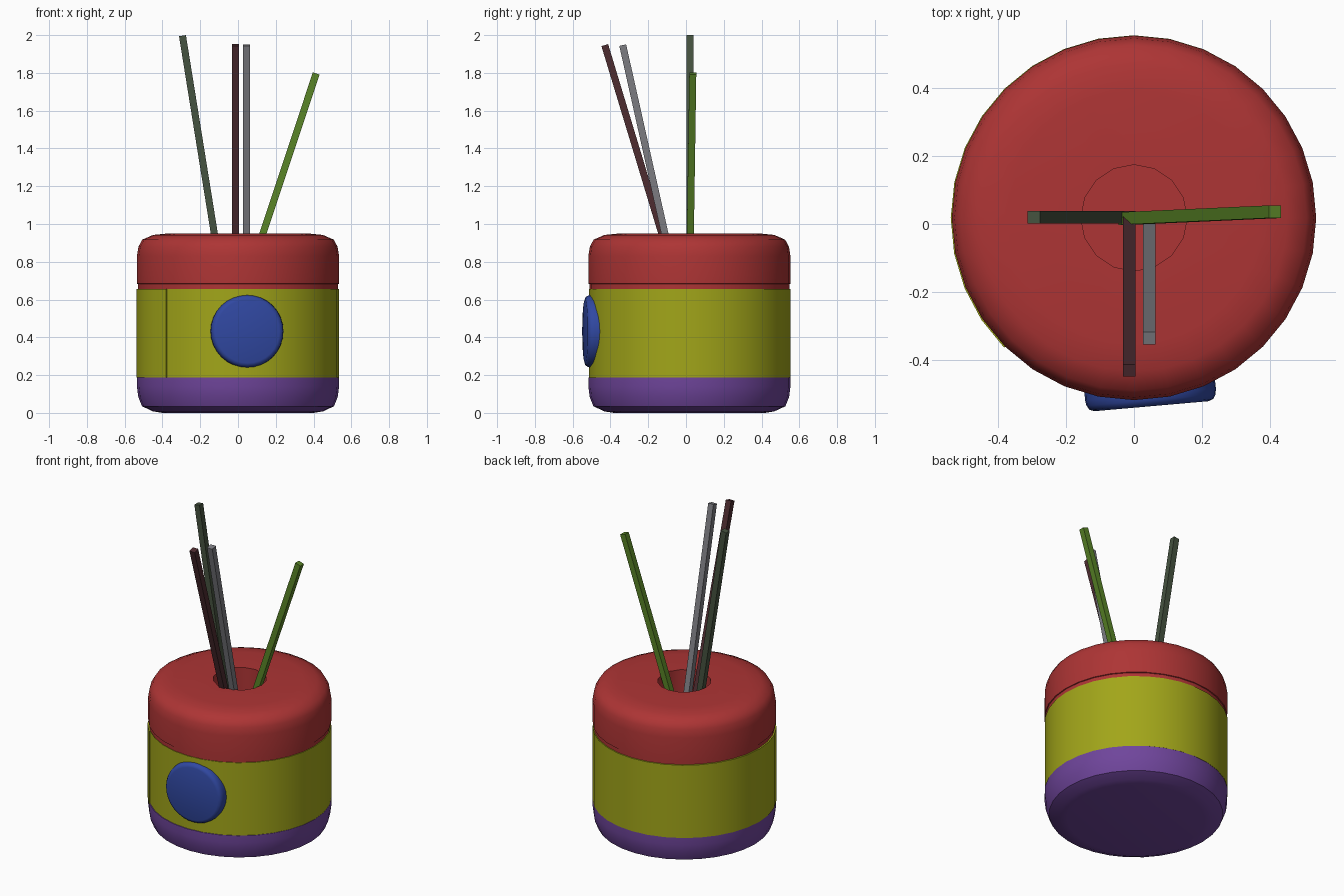
import bpy, bmesh, math
from mathutils import Vector, Matrix

if "Cube" in bpy.data.objects:
    bpy.data.objects.remove(bpy.data.objects["Cube"])

CY = 0.018          # body axis offset in y
SIDES = 32


def finish(name, bm, color=None, angle=40):
    bmesh.ops.recalc_face_normals(bm, faces=bm.faces)
    me = bpy.data.meshes.new(name)
    bm.to_mesh(me)
    bm.free()
    ob = bpy.data.objects.new(name, me)
    bpy.context.collection.objects.link(ob)
    if color:
        mat = bpy.data.materials.new(name + "_colour")
        mat.diffuse_color = (*color, 1)
        mat.use_nodes = True
        mat.node_tree.nodes["Principled BSDF"].inputs["Base Color"].default_value = mat.diffuse_color
        me.materials.append(mat)
    if angle:
        smooth(ob, angle)
    return ob


def smooth(ob, angle):
    bpy.ops.object.select_all(action='DESELECT')
    ob.select_set(True)
    bpy.context.view_layer.objects.active = ob
    bpy.ops.object.shade_smooth_by_angle(angle=math.radians(angle))


def lathe(profile, matrix, sides=SIDES, cap_top=True):
    """Revolve (radius, height) points about local z; ends closed by flat caps."""
    bm = bmesh.new()
    rings = [[bm.verts.new(matrix @ Vector((r * math.cos(2 * math.pi * i / sides),
                                            r * math.sin(2 * math.pi * i / sides), z)))
              for i in range(sides)] for r, z in profile]
    for a, b in zip(rings, rings[1:]):
        for i in range(sides):
            j = (i + 1) % sides
            bm.faces.new((a[i], a[j], b[j], b[i]))
    bm.faces.new(rings[0])
    if cap_top:
        bm.faces.new(rings[-1])
    return bm


axis = Matrix.Translation((0, CY, 0))

# Jar body: rounded base, open at the neck under the lid
finish("jar_body", lathe([(0.40, 0), (0.45, 0.008), (0.508, 0.035), (0.528, 0.085),
                          (0.535, 0.14), (0.535, 0.187), (0.526, 0.19), (0.526, 0.66)],
                         axis, cap_top=False), (0.16, 0.06, 0.33))

# Lid: rounded shoulder with an inner plug, bored out for the reeds
lid = finish("lid", lathe([(0.2, 0.40), (0.2, 0.657), (0.53, 0.657), (0.53, 0.682),
                           (0.535, 0.684), (0.535, 0.83), (0.527, 0.88), (0.507, 0.917),
                           (0.45, 0.942), (0.37, 0.95)], axis), (0.42, 0.035, 0.035), 0)
cutter = finish("reed_hole_cutter", lathe([(0.156, 0.44), (0.156, 1.1)], axis, 16), None, 0)
cutter.hide_render = True
mod = lid.modifiers.new("hole", 'BOOLEAN')
mod.operation = 'DIFFERENCE'
mod.object = cutter
bpy.context.view_layer.objects.active = lid
bpy.ops.object.modifier_apply(modifier=mod.name)
bpy.data.objects.remove(cutter)
smooth(lid, 40)

# Wrapped label: slight spiral so its end overlaps its start at the front left
bm = bmesh.new()
columns = []
for i in range(SIDES + 1):
    t = i / SIDES
    a = math.radians(225) + 2 * math.pi * t
    r0, r1 = 0.522, 0.531 + 0.008 * t
    columns.append([bm.verts.new((r * math.cos(a), CY + r * math.sin(a), z))
                    for r, z in ((r0, 0.187), (r1, 0.187), (r1, 0.656), (r0, 0.656))])
for a, b in zip(columns, columns[1:]):
    for i in range(4):
        j = (i + 1) % 4
        bm.faces.new((a[i], b[i], b[j], a[j]))
bm.faces.new(columns[0])
bm.faces.new(columns[-1])
finish("wrapped_label", bm, (0.36, 0.38, 0.01))

# Round seal on the front, turned slightly
seal = (Matrix.Translation((0.047, -0.485, 0.432)) @ Matrix.Rotation(math.radians(5), 4, 'Z')
        @ Matrix.Rotation(math.radians(90), 4, 'X'))
finish("round_seal", lathe([(0.192, -0.02), (0.193, 0.015), (0.190, 0.032), (0.182, 0.045),
                            (0.168, 0.05)], seal), (0.03, 0.065, 0.36), 60)


# Reeds: square sticks leaning out of the hole
def reed(name, bottom, top, color, width=0.037):
    a, b = Vector(bottom), Vector(top)
    d = b - a
    turn = Vector((0, 0, 1)).rotation_difference(d).to_matrix().to_4x4()
    bm = bmesh.new()
    bmesh.ops.create_cube(bm, size=1, matrix=Matrix.Translation((a + b) / 2) @ turn
                          @ Matrix.Diagonal((width, width, d.length, 1)))
    finish(name, bm, color, 0)


reed("reed_left", (-0.045, 0.02, 0.45), (-0.294, 0.02, 1.997), (0.06, 0.085, 0.05))
reed("reed_right", (-0.028, 0.016, 0.47), (0.414, 0.036, 1.797), (0.10, 0.23, 0.02))
reed("reed_front_left", (-0.014, 0.02, 0.46), (-0.014, -0.43, 1.947), (0.075, 0.025, 0.03))
reed("reed_front_right", (0.045, 0.0, 0.45), (0.045, -0.335, 1.947), (0.20, 0.20, 0.22))
